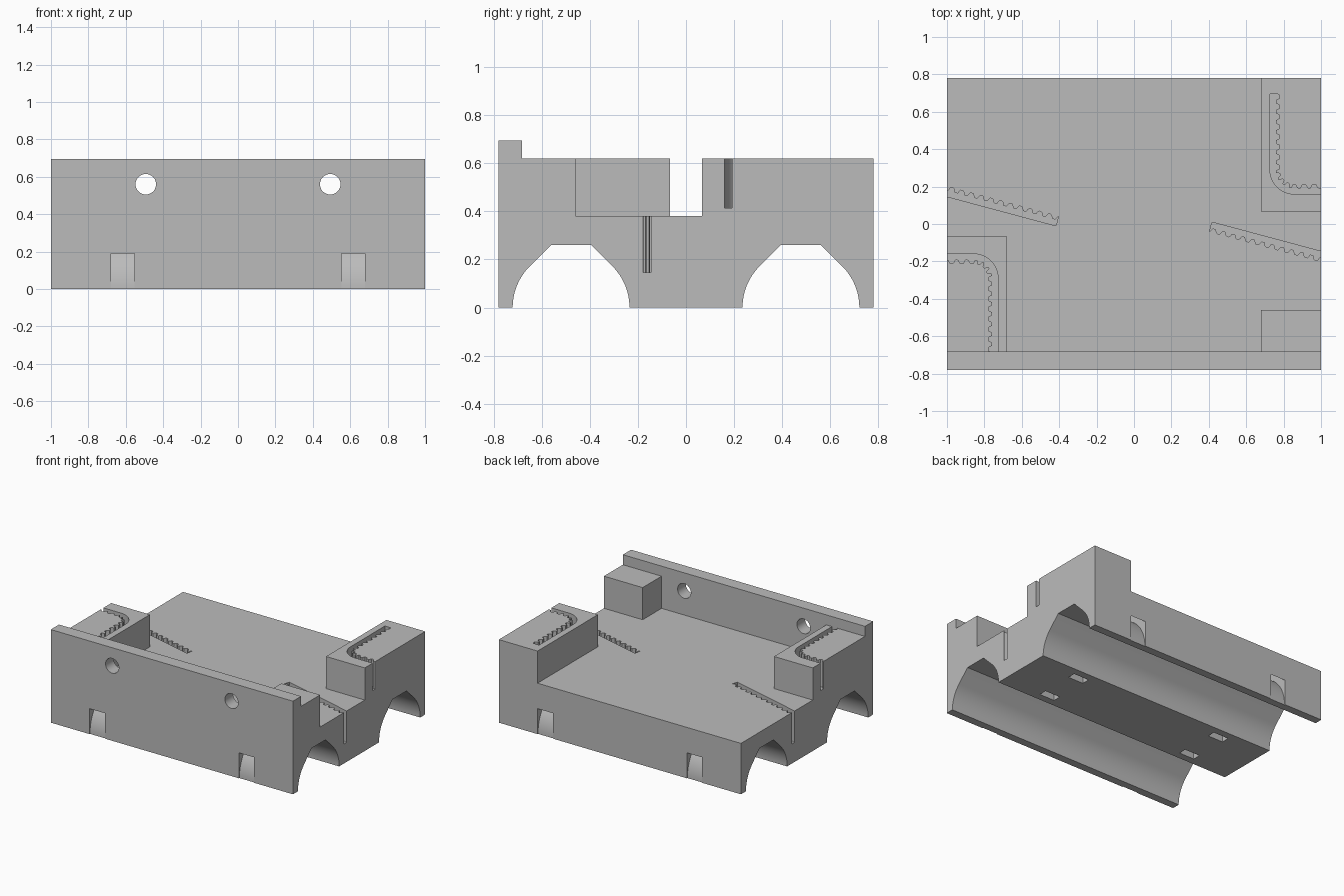
import bpy, bmesh, math
from mathutils import Matrix, Vector

cube = bpy.data.objects.get("Cube")
if cube:
    bpy.data.objects.remove(cube, do_unlink=True)

# Overall sizes
HALF_X, HALF_Y = 1.0, 0.78
FLOOR, BLOCK, WALL = 0.38, 0.62, 0.695
WALL_Y = -0.683
TUNNEL_Y, TUNNEL_R, TUNNEL_TOP = 0.478, 0.243, 0.26
PITCH = 0.054

grey = bpy.data.materials.new("mid grey")
grey.use_nodes = True
colour = (0.5, 0.5, 0.5, 1)
grey.diffuse_color = colour
grey.node_tree.nodes["Principled BSDF"].inputs["Base Color"].default_value = colour


def prism(name, points, axis, lo, hi):
    """Extrude a flat outline along x (outline in y, z), y (x, z) or z (x, y)."""
    place = {"x": lambda a, b, t: (t, a, b),
             "y": lambda a, b, t: (a, t, b),
             "z": lambda a, b, t: (a, b, t)}[axis]
    bm = bmesh.new()
    face = bm.faces.new([bm.verts.new(place(a, b, lo)) for a, b in points])
    top = bmesh.ops.extrude_face_region(bm, geom=[face])
    shift = Vector(place(0, 0, hi - lo))
    moved = [v for v in top["geom"] if isinstance(v, bmesh.types.BMVert)]
    bmesh.ops.translate(bm, verts=moved, vec=shift)
    bmesh.ops.recalc_face_normals(bm, faces=bm.faces)
    mesh = bpy.data.meshes.new(name)
    bm.to_mesh(mesh)
    bm.free()
    mesh.materials.append(grey)
    obj = bpy.data.objects.new(name, mesh)
    bpy.context.collection.objects.link(obj)
    return obj


def arc(cx, cy, r, start, end, steps):
    angles = [math.radians(start + (end - start) * i / steps) for i in range(steps + 1)]
    return [(cx + r * math.cos(a), cy + r * math.sin(a)) for a in angles]


def cut(body, cutter):
    cutter.hide_render = True
    mod = body.modifiers.new(cutter.name, "BOOLEAN")
    mod.operation, mod.solver, mod.object = "DIFFERENCE", "EXACT", cutter
    bpy.context.view_layer.objects.active = body
    bpy.ops.object.modifier_apply(modifier=mod.name)
    bpy.data.objects.remove(cutter, do_unlink=True)


def belt_outline(x, y, heading, first, radius=0.0, last=0.0):
    """Slot with a plain side on the path and rounded teeth on its left."""
    bend = radius * math.pi / 2
    total = first + bend + last
    count = round(total / PITCH * 10)
    step = total / count
    plain, toothed = [], []
    for i in range(count + 1):
        s = i * step
        turned = min(max(s - first, 0), bend) / radius if radius else 0
        a = math.radians(heading) + turned
        tooth = min(max(0.5 + 0.9 * math.sin(math.tau * s / PITCH), 0), 1)
        width = 0.031 + 0.021 * tooth
        plain.append((x, y))
        toothed.append((x - width * math.sin(a), y + width * math.cos(a)))
        mid = a + (step / radius / 2 if 0 < turned < math.pi / 2 else 0)
        x += step * math.cos(mid)
        y += step * math.sin(mid)
    return plain + toothed[::-1]


# Body: side outline with two flat-topped tunnels and a raised front wall
def tunnel(cy):
    flat = TUNNEL_R * math.sqrt(2) - TUNNEL_TOP
    return (arc(cy, 0, TUNNEL_R, 180, 135, 12)
            + [(cy - flat, TUNNEL_TOP), (cy + flat, TUNNEL_TOP)]
            + arc(cy, 0, TUNNEL_R, 45, 0, 12))


side = ([(-HALF_Y, 0)] + tunnel(-TUNNEL_Y) + tunnel(TUNNEL_Y)
        + [(HALF_Y, 0), (HALF_Y, BLOCK), (WALL_Y, BLOCK), (WALL_Y, WALL), (-HALF_Y, WALL)])
body = prism("carriage_body", side, "x", -HALF_X, HALF_X)

# Sunken floor that leaves three corner blocks standing
floor_plan = [(-0.68, WALL_Y), (0.68, WALL_Y), (0.68, -0.46), (1.1, -0.46),
              (1.1, 0.067), (0.68, 0.067), (0.68, 0.9), (-1.1, 0.9),
              (-1.1, -0.067), (-0.68, -0.067)]
cut(body, prism("floor_cutter", floor_plan, "z", FLOOR, 0.66))

# Screw holes in the front wall
for x in (-0.493, 0.493):
    hole = arc(x, 0.56, 0.055, 0, 350, 35)
    cut(body, prism("hole_cutter", hole, "y", -0.9, -0.6))

# Curved strap channels wrapped round each tunnel
for cy in (-TUNNEL_Y, TUNNEL_Y):
    ring = arc(cy, 0, 0.357, -5, 185, 40) + arc(cy, 0, 0.297, 185, -5, 40)
    for x in (-0.617, 0.617):
        cut(body, prism("strap_cutter", ring, "x", x - 0.063, x + 0.063))

# Toothed belt slots, repeated by a half turn
for turn in (0, math.pi):
    spin = Matrix.Rotation(turn, 4, "Z")
    top_y = 0.695 if turn == 0 else -WALL_Y
    slots = [("floor_slot_cutter", belt_outline(1.05, -0.16, 165, 0.655), 0.145, 0.5),
             ("block_slot_cutter",
              belt_outline(0.727, top_y, -90, top_y - 0.29, 0.13, 0.2), 0.415, 0.66)]
    for name, outline, lo, hi in slots:
        slot = prism(name, outline, "z", lo, hi)
        slot.data.transform(spin)
        cut(body, slot)

bpy.ops.object.select_all(action="DESELECT")
body.select_set(True)
bpy.context.view_layer.objects.active = body
bpy.ops.object.shade_smooth_by_angle(angle=math.radians(30))
